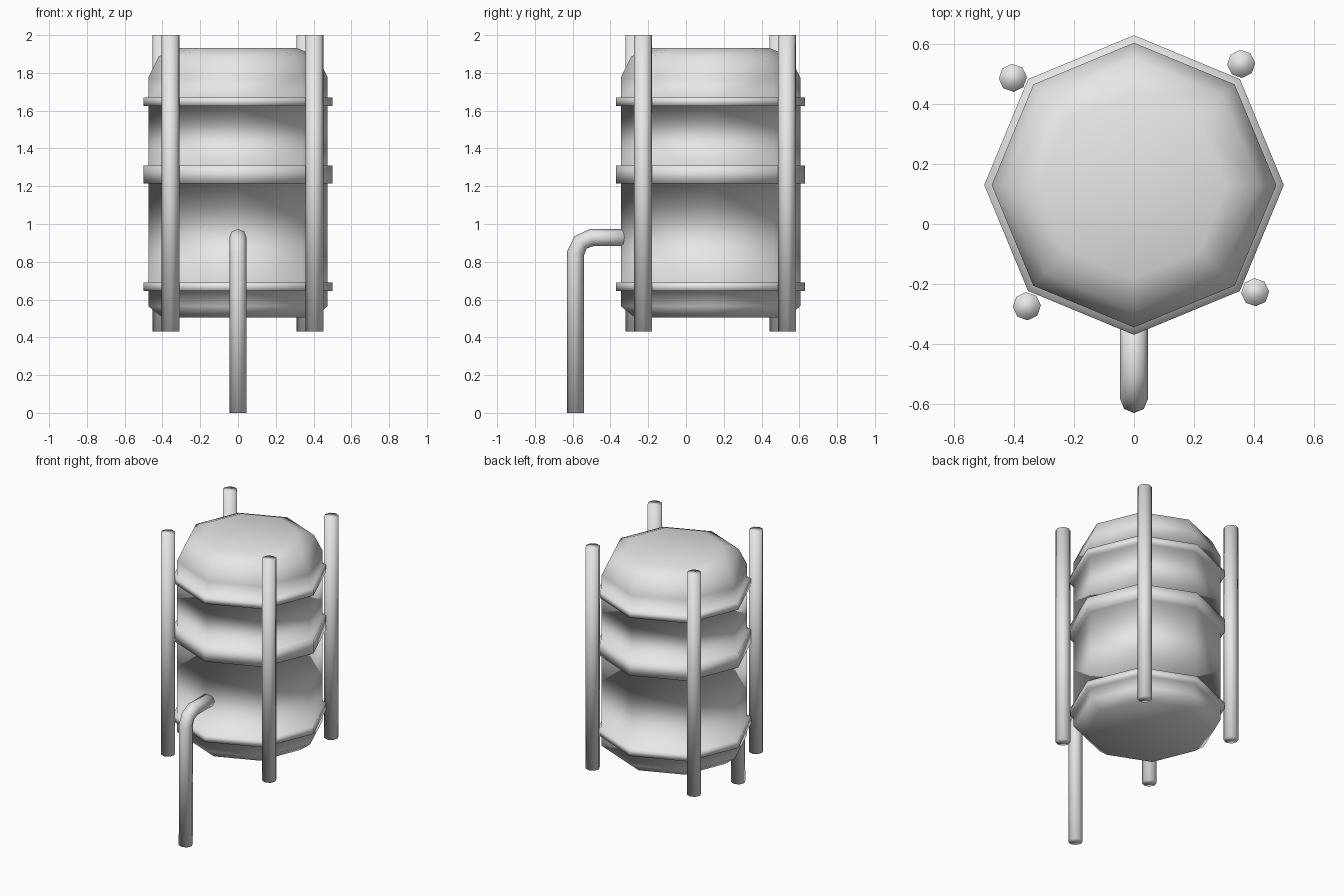
import bpy, bmesh, math
from mathutils import Vector

if "Cube" in bpy.data.objects:
    bpy.data.objects.remove(bpy.data.objects["Cube"])

grey = bpy.data.materials.new("light grey metal")
grey.diffuse_color = (0.8, 0.8, 0.8, 1)
grey.use_nodes = True
grey.node_tree.nodes["Principled BSDF"].inputs["Base Color"].default_value = grey.diffuse_color
SIDES = 8


def loft(name, rings):
    """Skin a list of vertex rings, cap both ends, smooth shade."""
    bm = bmesh.new()
    loops = [[bm.verts.new(p) for p in ring] for ring in rings]
    for a, b in zip(loops, loops[1:]):
        for i in range(SIDES):
            j = (i + 1) % SIDES
            bm.faces.new((a[i], a[j], b[j], b[i]))
    bm.faces.new(loops[0][::-1])
    bm.faces.new(loops[-1])
    bmesh.ops.recalc_face_normals(bm, faces=bm.faces)
    for f in bm.faces:
        f.smooth = True
    mesh = bpy.data.meshes.new(name)
    bm.to_mesh(mesh)
    bm.free()
    mesh.materials.append(grey)
    ob = bpy.data.objects.new(name, mesh)
    bpy.context.collection.objects.link(ob)
    return ob


def flat_ring(x, y, z, r, turn=0.0):
    return [(x + r * math.cos(turn + i * math.tau / SIDES),
             y + r * math.sin(turn + i * math.tau / SIDES), z) for i in range(SIDES)]


# Tank: one turned profile with three raised hoops
R, H = 0.475, 0.5
profile = [(0.40, 0.505), (R, 0.565)]
for lo, hi in ((0.645, 0.69), (1.215, 1.31), (1.625, 1.67)):
    profile += [(R, lo), (H, lo), (H, hi), (R, hi)]
profile += [(R, 1.775), (0.42, 1.887), (0.31, 1.932)]
loft("tank", [flat_ring(0, 0.13, z, r) for r, z in profile])

# Four upright posts around the tank
for i in range(4):
    a = math.radians(-41.5 + 90 * i)
    x, y = 0.54 * math.cos(a), 0.13 + 0.54 * math.sin(a)
    loft(f"post_{i + 1}", [flat_ring(x, y, z, 0.047, a) for z in (0.43, 2.0)])

# Bent feed pipe at the front
path = [Vector((0, y, z)) for y, z in
        ((-0.585, 0), (-0.585, 0.845), (-0.558, 0.903), (-0.50, 0.928), (-0.30, 0.928))]
rings = []
for i, p in enumerate(path):
    d_in = (p - path[max(i - 1, 0)]).normalized()
    d_out = (path[min(i + 1, len(path) - 1)] - p).normalized()
    t = (d_in + d_out).normalized()
    side = Vector((1, 0, 0))
    up = t.cross(side)
    rings.append([p + 0.046 * (side * math.cos(k * math.tau / SIDES)
                               + up * math.sin(k * math.tau / SIDES)) for k in range(SIDES)])
loft("feed_pipe", rings)
